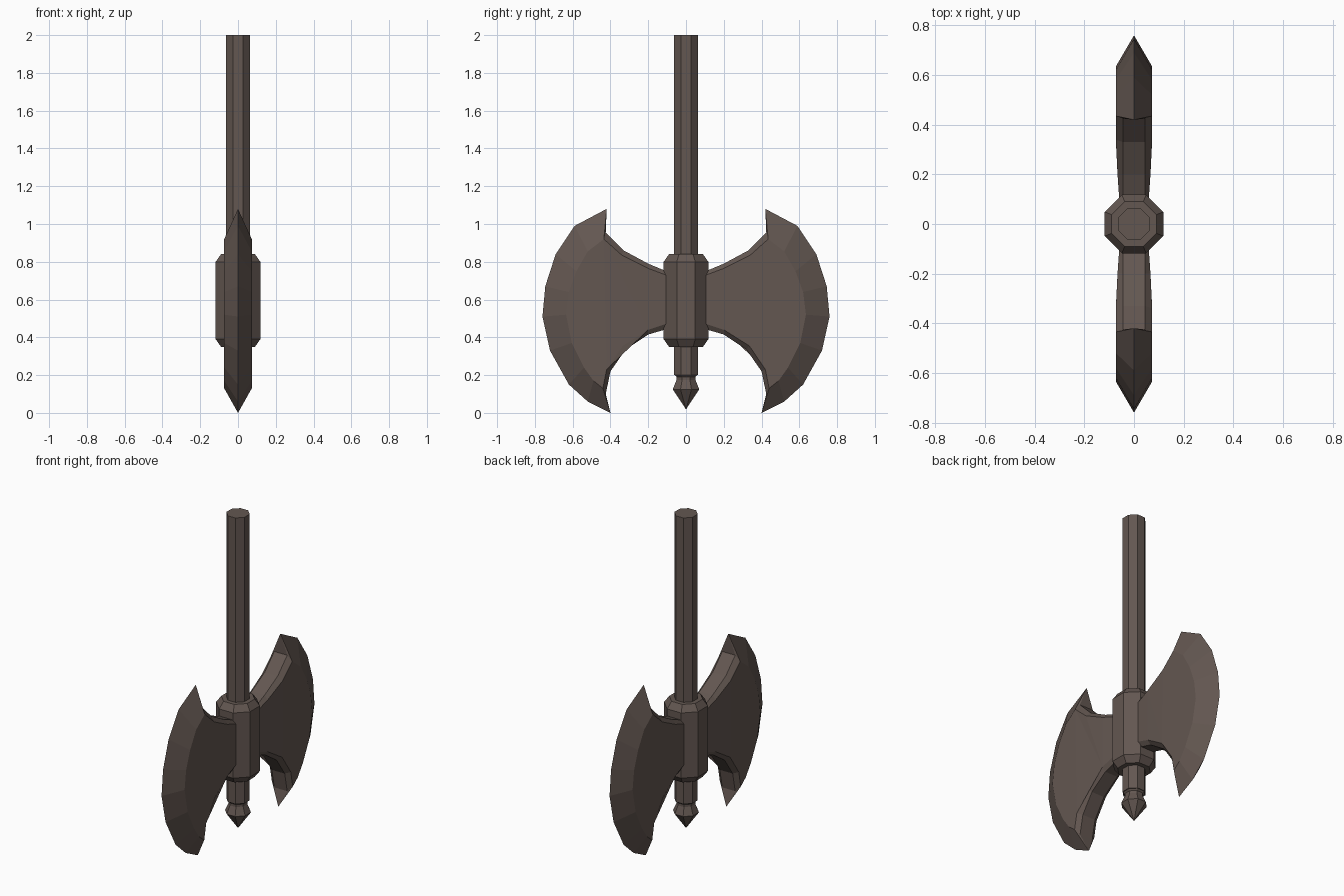
import bpy, bmesh, math

if "Cube" in bpy.data.objects:
    bpy.data.objects.remove(bpy.data.objects["Cube"])

mat = bpy.data.materials.new("dark brown iron")
mat.diffuse_color = (0.125, 0.095, 0.082, 1)
mat.use_nodes = True
mat.node_tree.nodes["Principled BSDF"].inputs["Base Color"].default_value = mat.diffuse_color


def finish(name, bm):
    bmesh.ops.recalc_face_normals(bm, faces=bm.faces[:])
    me = bpy.data.meshes.new(name)
    bm.to_mesh(me)
    bm.free()
    me.materials.append(mat)
    ob = bpy.data.objects.new(name, me)
    bpy.context.collection.objects.link(ob)
    return ob


def octagon_lathe(name, profile):
    """Stack of octagon rings given as (flat-to-centre distance, z)."""
    bm = bmesh.new()
    rings = []
    for a, z in profile:
        r = a / math.cos(math.pi / 8)
        rings.append([bm.verts.new((r * math.cos((i + .5) * math.pi / 4),
                                    r * math.sin((i + .5) * math.pi / 4), z))
                      for i in range(8)])
    for lo, hi in zip(rings, rings[1:]):
        for i in range(8):
            j = (i + 1) % 8
            bm.faces.new((lo[i], lo[j], hi[j], hi[i]))
    bm.faces.new(rings[0])
    bm.faces.new(rings[-1])
    return finish(name, bm)


# shaft, collar and pointed finial
octagon_lathe("handle", [(.063, .2), (.063, 2.0)])
octagon_lathe("collar", [(.09, .35), (.118, .39), (.118, .80), (.09, .84)])
octagon_lathe("finial", [(.001, .02), (.07, .125), (.05, .175), (.05, .19), (.063, .205)])

# blade outlines as (y, z), running from the top horn to the bottom horn
EDGE = [(.42, 1.08), (.59, .99), (.69, .84), (.745, .67), (.76, .51),
        (.72, .33), (.62, .15), (.52, .06), (.40, 0)]
CHEEK = [(.435, .92), (.52, .855), (.58, .75), (.62, .64), (.635, .52),
         (.605, .37), (.54, .24), (.49, .17), (.44, .13)]
NECK = [(.435, .92), (.34, .835), (.2, .765), (.08, .72),
        (.08, .48), (.2, .44), (.335, .355), (.42, .23), (.44, .13)]
STRIP = [(.425, .955), (.33, .86), (.2, .79), (.08, .74),
         (.08, .45), (.2, .415), (.32, .335), (.40, .22), (.425, .10)]


def blade(name, s):
    bm = bmesh.new()
    edge = [bm.verts.new((0, s * y, z)) for y, z in EDGE]
    strips = []
    for side in (-1, 1):
        def half(y):
            return side * min(.073, .058 + .07 * (y - .08))
        outer = [bm.verts.new((half(y), s * y, z)) for y, z in CHEEK]
        inner = [outer[0]] + [bm.verts.new((half(y), s * y, z))
                              for y, z in NECK[1:-1]] + [outer[-1]]
        strip = [bm.verts.new((side * .045, s * y, z)) for y, z in STRIP]
        strips.append(strip)
        for i in range(8):
            # sharpened bevel and chamfer along the inner curve
            bm.faces.new((edge[i], edge[i + 1], outer[i + 1], outer[i]))
            bm.faces.new((inner[i], inner[i + 1], strip[i + 1], strip[i]))
        for k in (0, -1):
            bm.faces.new((edge[k], outer[k], strip[k]))
        # flat cheek
        cheek = bm.faces.new(outer + inner[-2:0:-1])
        bmesh.ops.triangulate(bm, faces=[cheek])
    a, b = strips
    for i in range(8):
        bm.faces.new((a[i], a[i + 1], b[i + 1], b[i]))
    for k in (0, -1):
        bm.faces.new((a[k], b[k], edge[k]))
    return finish(name, bm)


blade("right_blade", 1)
blade("left_blade", -1)
